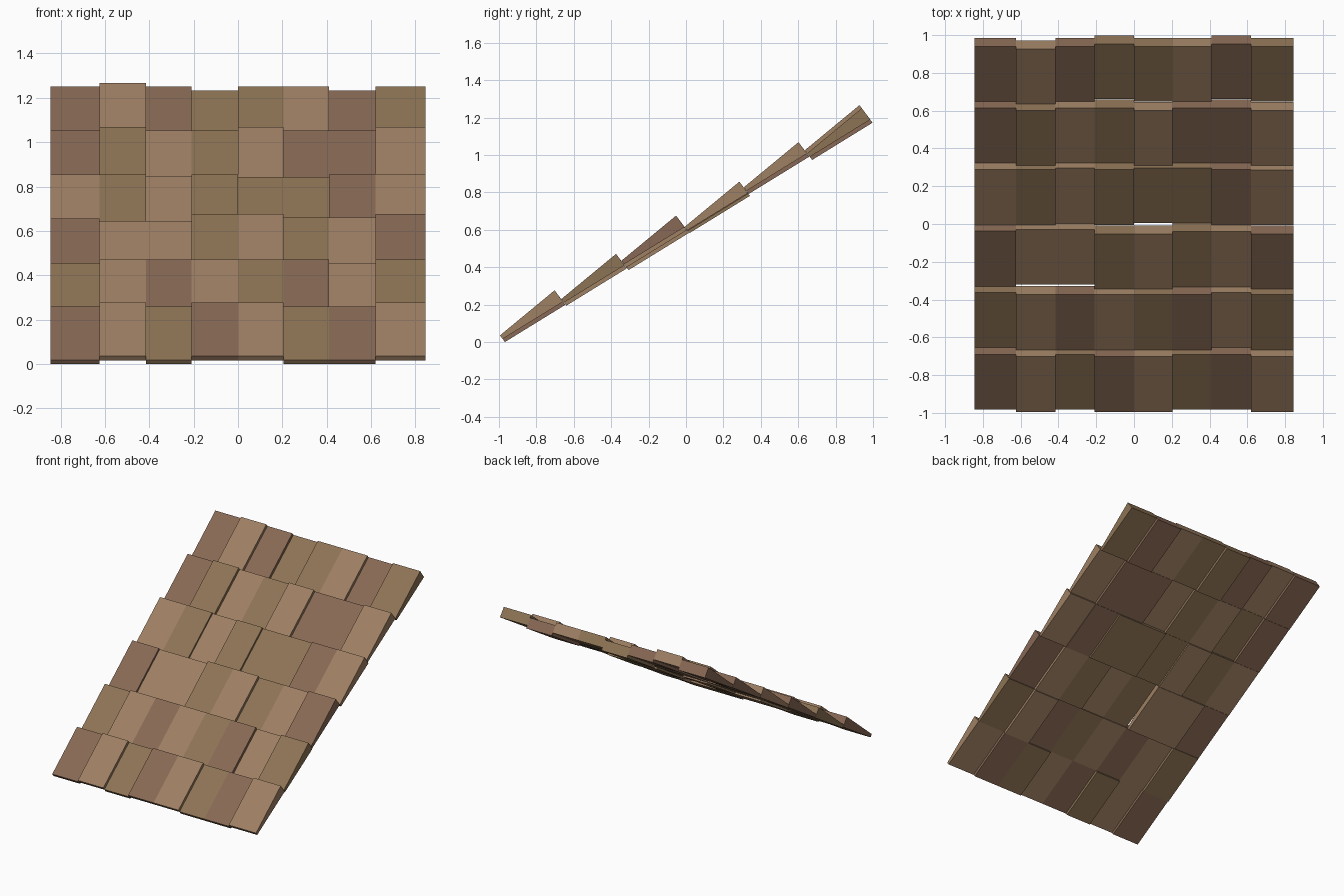
import bpy

if "Cube" in bpy.data.objects:
    bpy.data.objects.remove(bpy.data.objects["Cube"])

# Three wood tones
TONES = {
    "L": ("light_wood", (0.342, 0.214, 0.126, 1)),
    "O": ("olive_wood", (0.264, 0.171, 0.089, 1)),
    "P": ("red_wood", (0.243, 0.140, 0.089, 1)),
}
mats = {}
for key, (name, color) in TONES.items():
    mats[key] = bpy.data.materials.new(name)
    mats[key].diffuse_color = color

# Column edges across the roof
EDGES = [-0.845, -0.625, -0.415, -0.21, 0.0, 0.205, 0.41, 0.62, 0.845]

# Side profile (y, z) of a shingle in the bottom course: thin toe, thick top end
PROFILE = [(-0.982, 0.019), (-0.968, 0.0), (-0.645, 0.199), (-0.69, 0.26)]
PITCH_Y, PITCH_Z = 0.326, 0.198

# Courses from the bottom up: tone of each shingle, and how far it is raised
COURSES = [
    ("PLOPLOPL", (0, 1, 0, 1, 1, 0, 0, 1)),
    ("OLPLOPLO", (-.2, .8, .8, .8, .8, .8, -.2, .8)),
    ("PLLOLOLP", (0, -.7, -.7, 1.2, 1.2, .2, .2, 1.2)),
    ("LOLOOOPL", (0, 0, -.6, 0, -.7, -.7, 0, .2)),
    ("POLOLPPL", (0, 1, 0, 0, 1, 0, 0, 1)),
    ("PLPOOLPO", (0, 1, 0, -1, 0, 0, -1, 0)),
]
STEP_Y, STEP_Z = -0.0125, 0.0165


def shingle(name, x0, x1, dy, dz, mat):
    """Extrude the wedge profile from x0 to x1."""
    verts = [(x, y + dy, z + dz) for x in (x0, x1) for y, z in PROFILE]
    faces = [(3, 2, 1, 0), (4, 5, 6, 7)]
    faces += [(i, (i + 1) % 4, (i + 1) % 4 + 4, i + 4) for i in range(4)]
    mesh = bpy.data.meshes.new(name)
    mesh.from_pydata(verts, [], faces)
    mesh.materials.append(mat)
    bpy.context.collection.objects.link(bpy.data.objects.new(name, mesh))


# Lay all the shingles
for row, (tones, raises) in enumerate(COURSES):
    for col, (tone, lift) in enumerate(zip(tones, raises)):
        shingle(f"shingle_row{row + 1}_col{col + 1}", EDGES[col], EDGES[col + 1],
                row * PITCH_Y + lift * STEP_Y, row * PITCH_Z + lift * STEP_Z,
                mats[tone])

for m in bpy.data.materials:
    if m.users and not m.is_grease_pencil:
        m.use_nodes = True
        m.node_tree.nodes["Principled BSDF"].inputs["Base Color"].default_value = m.diffuse_color
